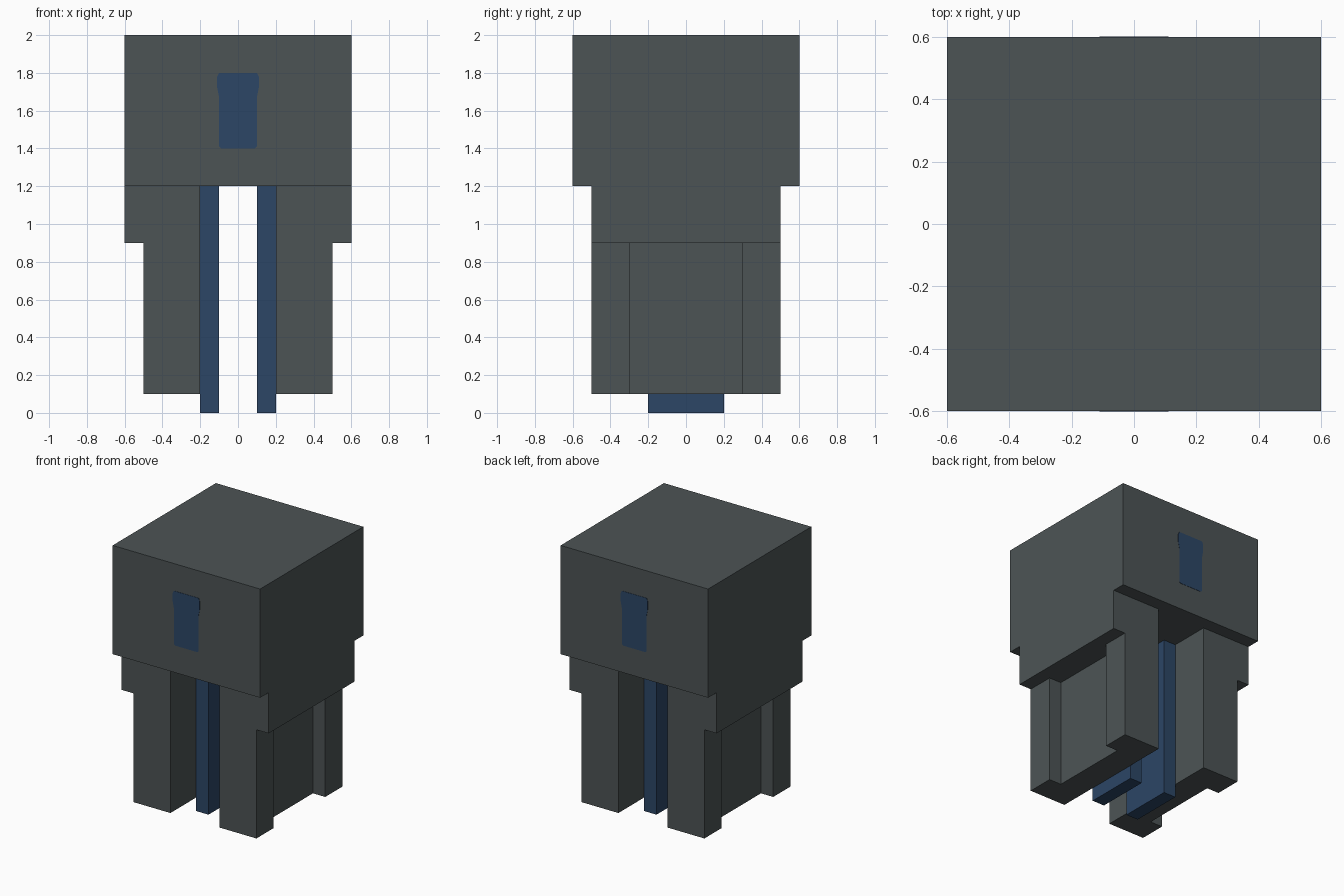
import bpy

if "Cube" in bpy.data.objects:
    bpy.data.objects.remove(bpy.data.objects["Cube"])


def material(name, colour):
    mat = bpy.data.materials.new(name)
    mat.use_nodes = True
    mat.diffuse_color = colour
    mat.node_tree.nodes["Principled BSDF"].inputs["Base Color"].default_value = colour
    return mat


grey = material("slate_grey", (0.073, 0.088, 0.091, 1))
blue = material("dark_blue", (0.025, 0.061, 0.133, 1))


def prism(name, outline, low, high, mat, axis="z"):
    """Extrude a counter-clockwise outline along z, or an x-z outline along y."""
    n = len(outline)
    if axis == "z":
        verts = [(a, b, h) for h in (low, high) for a, b in outline]
    else:
        verts = [(a, h, b) for h in (high, low) for a, b in outline]
    faces = [tuple(reversed(range(n))), tuple(range(n, 2 * n))]
    faces += [(i, (i + 1) % n, n + (i + 1) % n, n + i) for i in range(n)]
    mesh = bpy.data.meshes.new(name)
    mesh.from_pydata(verts, [], faces)
    mesh.materials.append(mat)
    obj = bpy.data.objects.new(name, mesh)
    bpy.context.collection.objects.link(obj)
    return obj


def rect(x0, x1, y):
    return [(x0, -y), (x1, -y), (x1, y), (x0, y)]


# Body block
prism("body", rect(-0.6, 0.6, 0.6), 1.2, 2, grey)

# Side supports: C-shaped leg, wider shoulder and inner blue rail
leg = [(0.2, -0.5), (0.5, -0.5), (0.5, -0.3), (0.4, -0.3),
       (0.4, 0.3), (0.5, 0.3), (0.5, 0.5), (0.2, 0.5)]
for side, s in (("left", 1), ("right", -1)):
    def place(points):
        pts = [(s * x, y) for x, y in points]
        return pts if s > 0 else pts[::-1]
    prism(side + "_leg", place(leg), 0.1, 0.9, grey)
    prism(side + "_shoulder", place(rect(0.2, 0.6, 0.5)), 0.9, 1.2, grey)
    prism(side + "_rail", place(rect(0.1, 0.2, 0.2)), 0, 1.2, blue)

# Painted panels, front and back, with slightly flared tops
half = [(0.09, 1.4), (0.1, 1.41), (0.1, 1.67), (0.11, 1.72), (0.11, 1.78), (0.1, 1.8)]
panel = half + [(-x, z) for x, z in reversed(half)]
prism("front_panel", panel, -0.602, -0.598, blue, "y")
prism("back_panel", panel, 0.598, 0.602, blue, "y")
